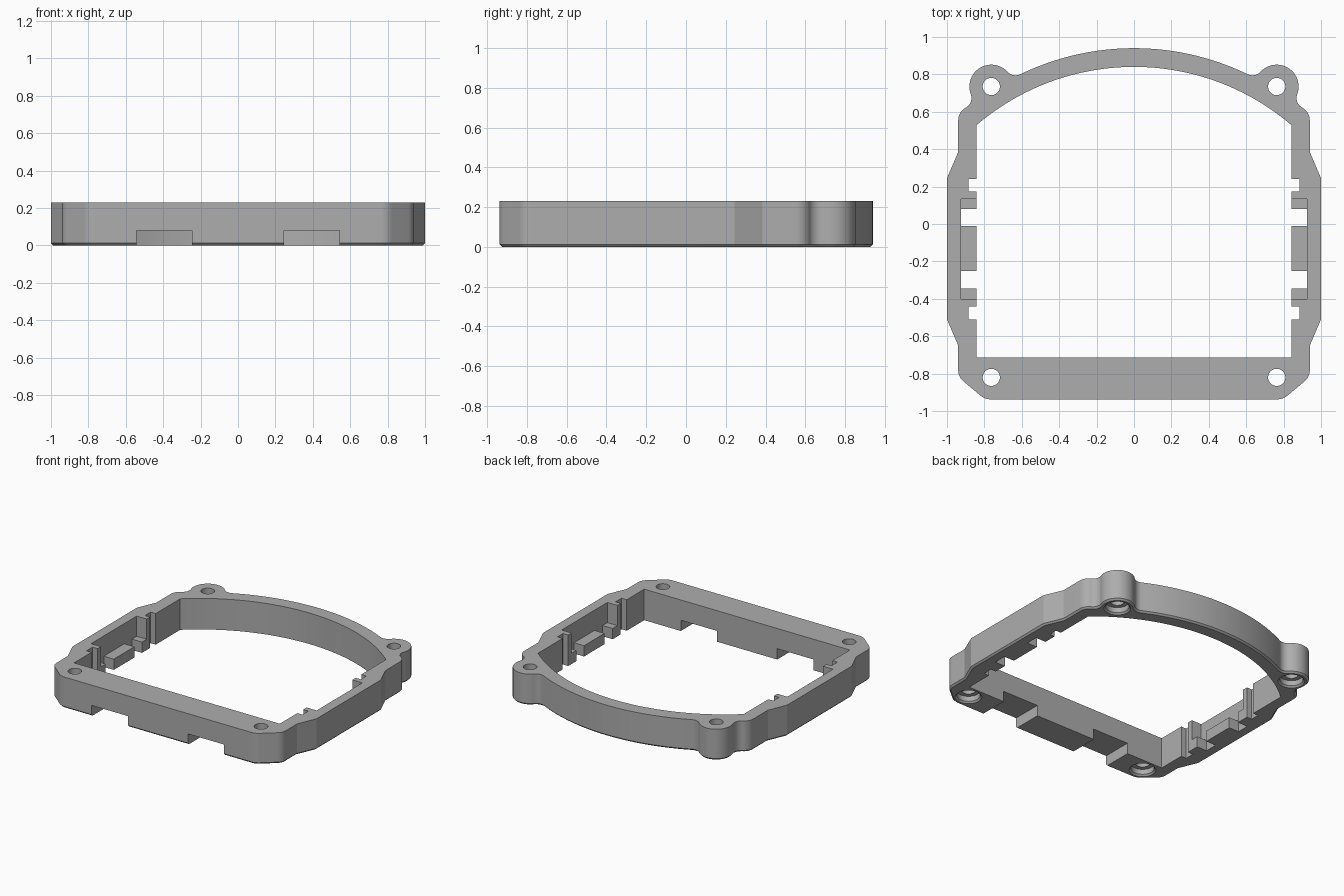
import bpy, bmesh, math
from mathutils import Vector

if "Cube" in bpy.data.objects:
    bpy.data.objects.remove(bpy.data.objects["Cube"])

H = 0.23        # frame height
CH = 0.012      # bottom edge chamfer
LOW = 0.08      # height of ledges and front slots

grey = bpy.data.materials.new("plain_grey")
grey.diffuse_color = (0.42, 0.42, 0.42, 1)
grey.use_nodes = True
grey.node_tree.nodes["Principled BSDF"].inputs["Base Color"].default_value = grey.diffuse_color


def new_object(name, bm):
    bmesh.ops.recalc_face_normals(bm, faces=bm.faces)
    me = bpy.data.meshes.new(name)
    bm.to_mesh(me)
    bm.free()
    ob = bpy.data.objects.new(name, me)
    bpy.context.collection.objects.link(ob)
    me.materials.append(grey)
    return ob


def arc(cx, cy, r, a0, a1, n):
    return [(cx + r * math.cos(math.radians(a0 + (a1 - a0) * i / n)),
             cy + r * math.sin(math.radians(a0 + (a1 - a0) * i / n))) for i in range(n + 1)]


def rounded(a, b, c, n=8):
    """Rounded corner running from a to c around corner b."""
    a, b, c = Vector(a), Vector(b), Vector(c)
    return [tuple(a * (1 - t) ** 2 + b * 2 * t * (1 - t) + c * t * t)
            for t in (i / n for i in range(n + 1))]


def mirrored(half):
    """Close a right-hand half outline that starts and ends on x = 0."""
    return half + [(-x, y) for x, y in half[-2:0:-1]]


def inset(pts, d):
    out = []
    for i, p in enumerate(pts):
        p = Vector(p)
        e0 = (p - Vector(pts[i - 1])).normalized()
        e1 = (Vector(pts[(i + 1) % len(pts)]) - p).normalized()
        n0, n1 = Vector((-e0.y, e0.x)), Vector((-e1.y, e1.x))
        out.append(tuple(p + (n0 + n1) * d / (1 + n0.dot(n1))))
    return out


def prism(name, pts, z0, z1, chamfer=0):
    layers = [(pts, z0 + chamfer), (pts, z1)]
    if chamfer:
        layers.insert(0, (inset(pts, chamfer), z0))
    bm = bmesh.new()
    rings = [[bm.verts.new((x, y, z)) for x, y in p] for p, z in layers]
    bm.faces.new(rings[0][::-1])
    bm.faces.new(rings[-1])
    n = len(pts)
    for lo, hi in zip(rings, rings[1:]):
        for i in range(n):
            j = (i + 1) % n
            bm.faces.new((lo[i], lo[j], hi[j], hi[i]))
    return new_object(name, bm)


def box(name, x0, x1, y0, y1, z0, z1):
    return prism(name, [(x0, y0), (x1, y0), (x1, y1), (x0, y1)], z0, z1)


def cone(name, x, y, r0, r1, z0, z1):
    bm = bmesh.new()
    bmesh.ops.create_cone(bm, cap_ends=True, segments=48, radius1=r0, radius2=r1, depth=z1 - z0)
    bmesh.ops.translate(bm, verts=bm.verts, vec=(x, y, (z0 + z1) / 2))
    return new_object(name, bm)


def cut(target, cutter):
    mod = target.modifiers.new("cut", 'BOOLEAN')
    mod.operation = 'DIFFERENCE'
    mod.solver = 'EXACT'
    mod.object = cutter
    bpy.context.view_layer.objects.active = target
    bpy.ops.object.modifier_apply(modifier=mod.name)
    bpy.data.objects.remove(cutter, do_unlink=True)


# Outer frame outline: chamfered front corners, side bulges, screw lobes, arched back
HX, HY = 0.763, 0.735
AY, R_OUT, R_IN = -0.453, 1.393, 1.293
half = [(0, -0.9375)]
half += rounded((0.765, -0.9375), (0.80, -0.9375), (0.827, -0.912))
half += rounded((0.91, -0.843), (0.94, -0.818), (0.94, -0.78))
half += [(0.94, -0.65), (1.0, -0.51), (1.0, 0.245), (0.94, 0.385)]
half += rounded((0.94, 0.55), (0.94, 0.592), (0.908, 0.617))
half += arc(0.929, 0.674, 0.06, 238, 160, 10)
half += arc(HX, HY, 0.117, -20, 137, 28)[1:]
half += arc(0.633, 0.855, 0.06, 317, 244, 10)[1:]
half += arc(0, AY, R_OUT, 64.5, 90, 24)[1:]
half[-1] = (0, half[-1][1])
frame = prism("frame", mirrored(half), 0, H, CH)

# Opening with the stepped side notches
inner = [(0, -0.715), (0.843, -0.715)]
for x, y0, y1 in ((0.885, -0.51, -0.44), (0.925, -0.40, 0.135), (0.885, 0.175, 0.24)):
    inner += [(0.843, y0), (x, y0), (x, y1), (0.843, y1)]
a_in = math.degrees(math.acos(0.843 / R_IN))
inner += arc(0, AY, R_IN, a_in, 90, 32)
inner[-1] = (0, inner[-1][1])
cut(frame, prism("opening_cutter", mirrored(inner), -0.1, H + 0.1))

for s in (-1, 1):
    # Slots under the front bar
    a, b = sorted((s * 0.247, s * 0.543))
    cut(frame, box("slot_cutter", a, b, -1.1, -0.6, -0.1, LOW))
    # Screw holes with a chamfered counterbore below
    for y in (-0.82, HY):
        x = s * HX
        cut(frame, cone("hole_cutter", x, y, 0.046, 0.046, -0.1, H + 0.1))
        cut(frame, cone("bore_cutter", x, y, 0.078, 0.078, -0.1, 0.05))
        cut(frame, cone("rim_cutter", x, y, 0.102, 0.078, -CH, CH))

# Low ledges in the side pockets
parts = [frame]
for side, s in (("left", -1), ("right", 1)):
    a, b = sorted((s * 0.843, s * 0.926))
    for name, y0, y1 in (("front_block", -0.401, -0.345), ("ledge", -0.25, -0.01),
                         ("back_block", 0.08, 0.136)):
        parts.append(box(side + "_" + name, a, b, y0, y1, 0, LOW))

bpy.ops.object.select_all(action='DESELECT')
frame.select_set(True)
bpy.context.view_layer.objects.active = frame
bpy.ops.object.shade_smooth_by_angle(angle=math.radians(18))
